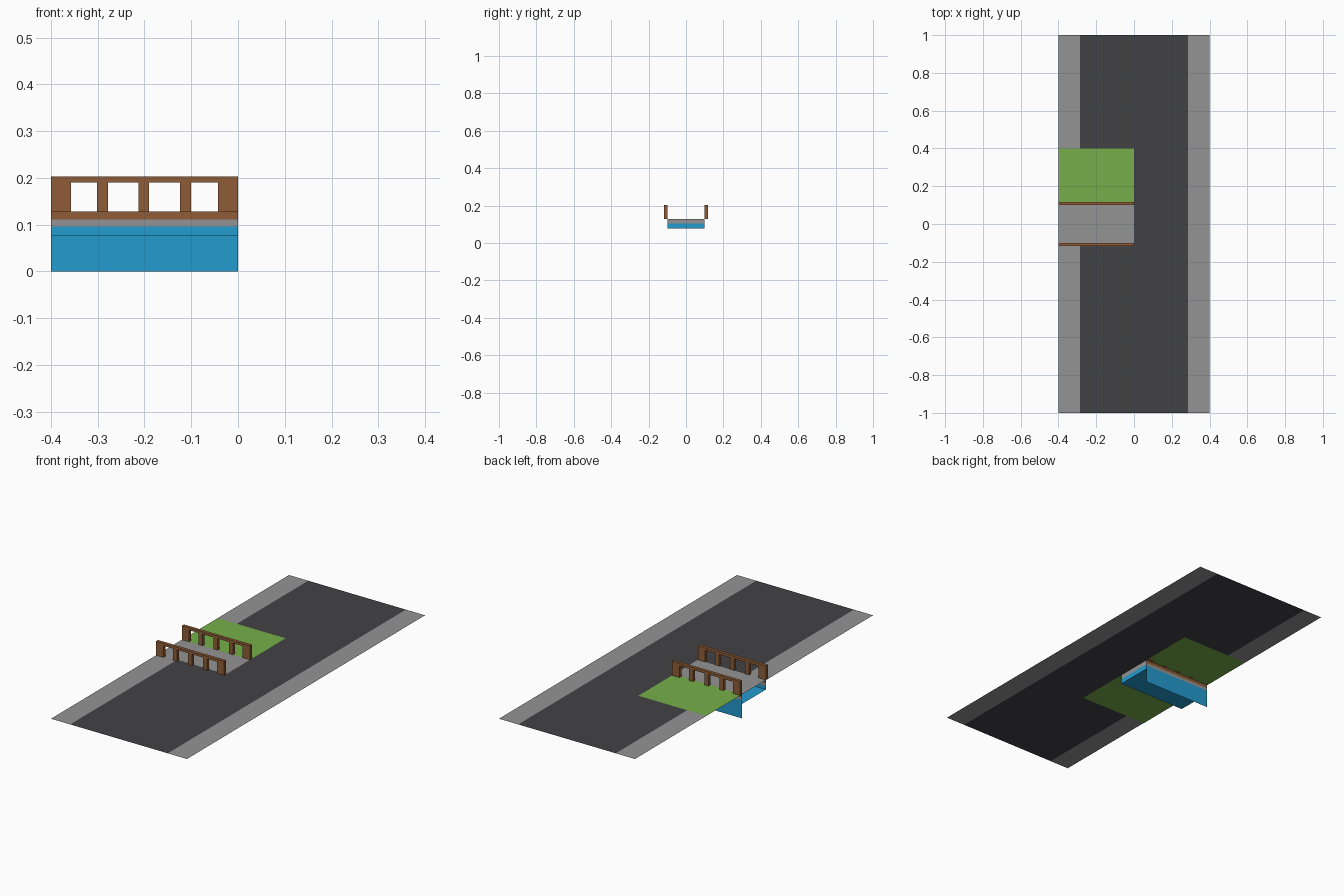
import bpy, bmesh

if "Cube" in bpy.data.objects:
    bpy.data.objects.remove(bpy.data.objects["Cube"])


def lin(c):
    c /= 255
    return c / 12.92 if c <= 0.04045 else ((c + 0.055) / 1.055) ** 2.4


def material(name, r, g, b):
    m = bpy.data.materials.new(name)
    m.diffuse_color = (lin(r), lin(g), lin(b), 1)
    m.use_nodes = True
    m.node_tree.nodes["Principled BSDF"].inputs["Base Color"].default_value = m.diffuse_color
    return m


ASPHALT = material("asphalt", 66, 65, 69)
GRAY = material("concrete", 148, 148, 148)
GREEN = material("grass", 118, 175, 74)
BLUE = material("water", 36, 155, 206)
BROWN = material("wood", 142, 92, 55)
Z = 0.128       # road level


def mesh_object(name, bm, mat):
    me = bpy.data.meshes.new(name)
    bm.to_mesh(me)
    bm.free()
    me.materials.append(mat)
    ob = bpy.data.objects.new(name, me)
    bpy.context.collection.objects.link(ob)


def quads(name, mat, *corner_lists):
    bm = bmesh.new()
    for cs in corner_lists:
        bm.faces.new([bm.verts.new(c) for c in cs])
    mesh_object(name, bm, mat)


def flat(x0, x1, y0, y1, z=Z):
    return [(x0, y0, z), (x1, y0, z), (x1, y1, z), (x0, y1, z)]


def wall_y(y, z0, z1):
    c = [(-0.4, y, z0), (0, y, z0), (0, y, z1), (-0.4, y, z1)]
    return c if y < 0 else c[::-1]


def wall_x(x, z0, z1):
    return [(x, -0.1, z0), (x, 0.1, z0), (x, 0.1, z1), (x, -0.1, z1)]


# Road surface with shoulders
quads("road", ASPHALT, flat(-0.287, 0.287, -1, -0.4), flat(-0.287, 0.287, 0.4, 1),
      flat(0, 0.287, -0.4, 0.4), flat(-0.287, 0, -0.4, -0.1))
quads("shoulders", GRAY, flat(0.287, 0.4, -1, 1), flat(-0.4, -0.287, -1, -0.1),
      flat(-0.4, -0.287, 0.4, 1))

# Grass banks beside the bridge
quads("grass_back", GREEN, flat(-0.4, 0, 0.1, 0.4))
quads("grass_front", GREEN, flat(-0.4, 0, -0.4, -0.1, Z - 0.001)[::-1])

# Bridge deck and channel below it
quads("deck", GRAY, flat(-0.4, 0, -0.1, 0.1))
quads("channel_floor", BLUE, flat(-0.4, 0, -0.1, 0.1, 0.077)[::-1])
quads("water_walls", BLUE, wall_y(0.1, 0, 0.096), wall_y(-0.1, 0.077, 0.096),
      wall_x(0, 0.077, 0.104))
quads("concrete_walls", GRAY, wall_y(0.1, 0.096, 0.111), wall_y(-0.1, 0.096, 0.111),
      wall_x(0, 0.104, Z))
quads("wood_trim", BROWN, wall_y(0.1, 0.111, Z), wall_y(-0.1, 0.111, Z))


# Railings: extruded outline with post gaps
POSTS = [(-0.4, -0.357), (-0.3015, -0.278), (-0.213, -0.19), (-0.124, -0.1), (-0.043, 0)]
for name, y in (("front_railing", -0.117), ("back_railing", 0.1)):
    pts = [(-0.4, 0.203)]
    for i, (a, b) in enumerate(POSTS):
        if i:
            pts.append((a, 0.19))
        pts += [(a, Z), (b, Z)]
        if i < len(POSTS) - 1:
            pts.append((b, 0.19))
    pts.append((0, 0.203))
    bm = bmesh.new()
    f = bm.faces.new([bm.verts.new((x, y, z)) for x, z in pts])
    ret = bmesh.ops.extrude_face_region(bm, geom=[f])
    vs = [g for g in ret["geom"] if isinstance(g, bmesh.types.BMVert)]
    bmesh.ops.translate(bm, verts=vs, vec=(0, 0.017, 0))
    bmesh.ops.recalc_face_normals(bm, faces=bm.faces)
    mesh_object(name, bm, BROWN)
